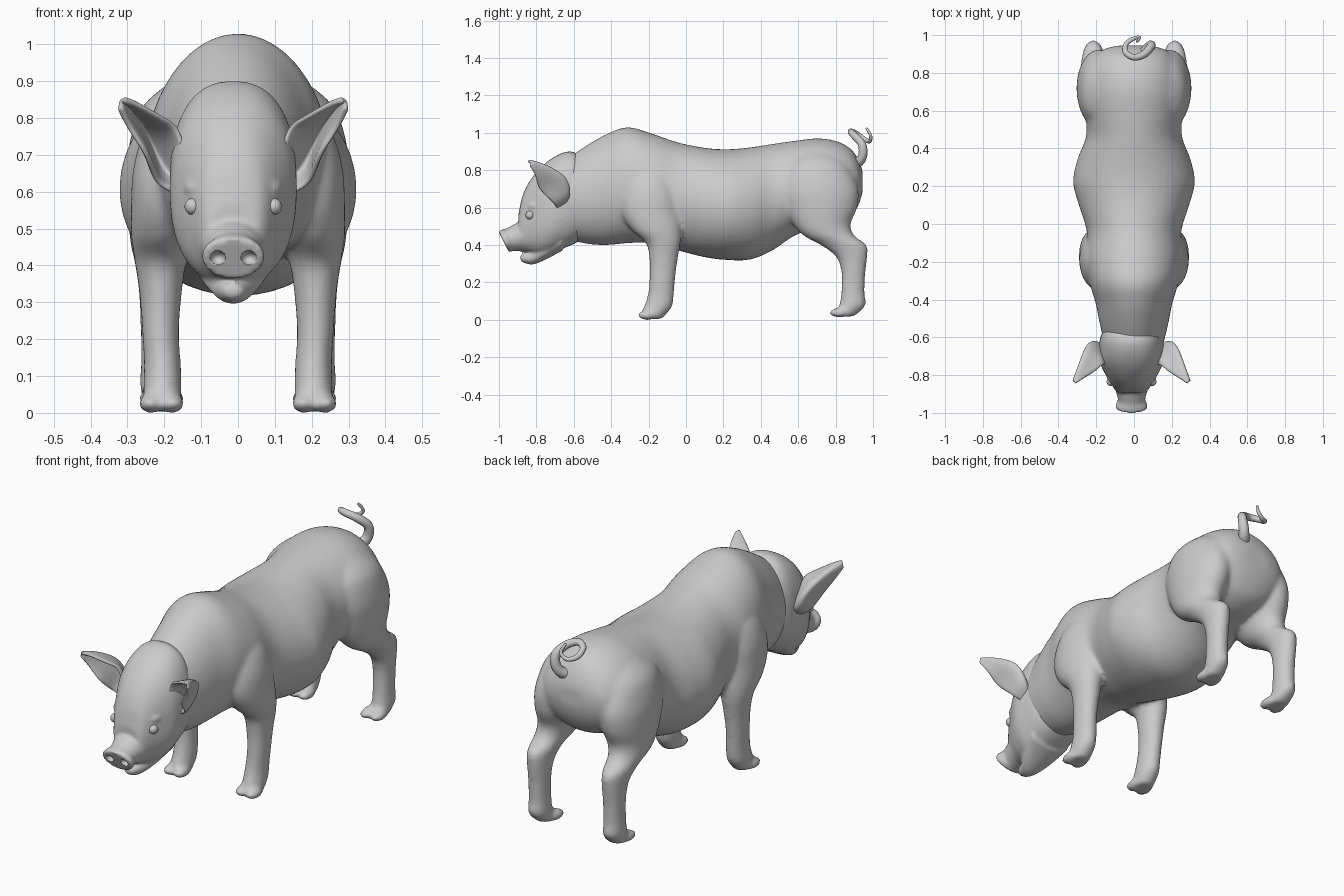
import bpy, bmesh, math
from mathutils import Vector

if "Cube" in bpy.data.objects:
    bpy.data.objects.remove(bpy.data.objects["Cube"])

skin = bpy.data.materials.new("grey_skin")
skin.use_nodes = True
GREY = (0.6, 0.6, 0.6, 1)
skin.diffuse_color = GREY
skin.node_tree.nodes["Principled BSDF"].inputs["Base Color"].default_value = GREY


def make(name, bm):
    """Turn a bmesh into a smooth shaded object."""
    bmesh.ops.recalc_face_normals(bm, faces=bm.faces)
    mesh = bpy.data.meshes.new(name)
    bm.to_mesh(mesh)
    bm.free()
    mesh.materials.append(skin)
    mesh.shade_smooth()
    obj = bpy.data.objects.new(name, mesh)
    bpy.context.collection.objects.link(obj)
    return obj


def spline(rows, steps):
    """Catmull-Rom interpolation through rows of numbers."""
    rows = [Vector(r) for r in rows]
    out = []
    for i in range(len(rows) - 1):
        a, b = rows[max(i - 1, 0)], rows[i]
        c, d = rows[i + 1], rows[min(i + 2, len(rows) - 1)]
        for k in range(steps):
            t = k / steps
            out.append(b + (c - a) * (t / 2) + (a * 2 - b * 5 + c * 4 - d) * (t * t / 2)
                       + (b * 3 - a - c * 3 + d) * (t ** 3 / 2))
    return out + [rows[-1]]


def loft(bm, sections, steps=6, sides=44, egg=0.0, power=1.0, side=1):
    """Sections are x, y, z, half width, half depth, tilt in degrees."""
    rings = []
    for x, y, z, rx, rd, tilt in spline(sections, steps):
        u = Vector((0, math.cos(math.radians(tilt)), math.sin(math.radians(tilt))))
        ring = []
        for i in range(sides):
            a = math.tau * i / sides
            c, s = [math.copysign(abs(f(a)) ** power, f(a)) for f in (math.cos, math.sin)]
            p = Vector((x + rx * c * (1 - egg * s), y, z)) + u * (rd * s)
            ring.append(bm.verts.new((p.x * side, p.y, p.z)))
        rings.append(ring)
    for r, q in zip(rings, rings[1:]):
        for i in range(sides):
            j = (i + 1) % sides
            bm.faces.new((r[i], r[j], q[j], q[i]))
    bm.faces.new(rings[0])
    bm.faces.new(rings[-1])


def upright(rows):
    """y, bottom, top, half width -> loft sections standing across the body."""
    return [(0, y, (b + t) / 2, w, (t - b) / 2, 90) for y, b, t, w in rows]


def level(rows):
    """x, z, front, back, half width -> loft sections lying flat in a leg."""
    return [(x, (f + b) / 2, z, w, (b - f) / 2, 0) for x, z, f, b, w in rows]


def ball(bm, centre, radii):
    made = bmesh.ops.create_uvsphere(bm, u_segments=16, v_segments=10, radius=1)["verts"]
    for v in made:
        v.co = Vector([c + r * p for c, r, p in zip(centre, radii, v.co)])


def fuse(obj, voxel, rounds):
    """Blend overlapping volumes into one soft skin."""
    m = obj.modifiers.new("fuse", "REMESH")
    m.mode, m.voxel_size, m.use_smooth_shade = "VOXEL", voxel, True
    m = obj.modifiers.new("soften", "SMOOTH")
    m.factor, m.iterations = 0.5, rounds


# Torso
bm = bmesh.new()
loft(bm, upright([
    (-0.64, 0.43, 0.86, 0.155), (-0.52, 0.405, 0.94, 0.183), (-0.42, 0.40, 0.995, 0.203),
    (-0.31, 0.41, 1.03, 0.235), (-0.18, 0.41, 0.995, 0.252), (-0.04, 0.37, 0.948, 0.25),
    (0.10, 0.335, 0.92, 0.292), (0.22, 0.32, 0.912, 0.322), (0.34, 0.322, 0.922, 0.30),
    (0.46, 0.37, 0.94, 0.255), (0.58, 0.45, 0.957, 0.255), (0.70, 0.49, 0.97, 0.26),
    (0.80, 0.51, 0.957, 0.245), (0.88, 0.55, 0.915, 0.21), (0.925, 0.62, 0.85, 0.16),
    (0.945, 0.69, 0.79, 0.08)]), egg=0.03)

for s in (1, -1):
    # Front legs with shoulders
    loft(bm, level([
        (0.13, 0.85, -0.24, -0.14, 0.05), (0.16, 0.77, -0.305, -0.075, 0.09),
        (0.178, 0.67, -0.345, -0.04, 0.105), (0.19, 0.57, -0.345, -0.03, 0.10),
        (0.205, 0.48, -0.29, -0.025, 0.085), (0.21, 0.41, -0.215, -0.03, 0.07),
        (0.21, 0.32, -0.195, -0.045, 0.057), (0.21, 0.22, -0.195, -0.058, 0.05),
        (0.205, 0.13, -0.205, -0.065, 0.05), (0.205, 0.07, -0.225, -0.075, 0.052),
        (0.205, 0.025, -0.24, -0.11, 0.05), (0.205, 0.005, -0.235, -0.13, 0.045)]), side=s)
    # Hind legs with thighs
    loft(bm, level([
        (0.125, 0.89, 0.60, 0.80, 0.07), (0.162, 0.82, 0.53, 0.87, 0.105),
        (0.182, 0.70, 0.505, 0.92, 0.118), (0.19, 0.60, 0.53, 0.915, 0.113),
        (0.20, 0.51, 0.575, 0.88, 0.097), (0.21, 0.45, 0.63, 0.90, 0.08),
        (0.215, 0.40, 0.72, 0.965, 0.064), (0.215, 0.34, 0.80, 0.97, 0.055),
        (0.215, 0.26, 0.83, 0.96, 0.05), (0.215, 0.15, 0.83, 0.955, 0.048),
        (0.215, 0.08, 0.82, 0.96, 0.05), (0.21, 0.035, 0.79, 0.92, 0.05),
        (0.21, 0.018, 0.79, 0.89, 0.045)]), side=s)
    # Cloven toes
    for y, z in ((-0.205, 0.025), (0.82, 0.038)):
        for dx in (-0.03, 0.03):
            ball(bm, (0.207 * s + dx, y, z), (0.033, 0.055, 0.026))
body = make("body", bm)
fuse(body, 0.012, 7)

# Head: skull, snout and lower jaw
HX = -0.013
bm = bmesh.new()
loft(bm, upright([
    (-0.54, 0.44, 0.85, 0.14), (-0.60, 0.405, 0.897, 0.165), (-0.66, 0.38, 0.893, 0.172),
    (-0.73, 0.35, 0.855, 0.168), (-0.79, 0.345, 0.80, 0.142), (-0.84, 0.36, 0.735, 0.112),
    (-0.875, 0.37, 0.66, 0.09), (-0.895, 0.39, 0.57, 0.07)]), egg=0.03, power=0.84)
loft(bm, [(0, -0.78, 0.47, 0.12, 0.10, 90), (0, -0.88, 0.445, 0.085, 0.08, 100),
          (0, -0.93, 0.43, 0.072, 0.066, 110), (0, -0.955, 0.425, 0.084, 0.064, 115),
          (0, -0.975, 0.417, 0.084, 0.062, 116)], egg=-0.05)
loft(bm, upright([(-0.66, 0.37, 0.48, 0.12), (-0.76, 0.318, 0.42, 0.085),
                  (-0.82, 0.296, 0.375, 0.052), (-0.868, 0.305, 0.355, 0.034),
                  (-0.885, 0.318, 0.348, 0.02)]))
# Brows
for s in (1, -1):
    ball(bm, (0.085 * s, -0.80, 0.61), (0.05, 0.05, 0.03))
head = make("head", bm)
head.location.x = HX
fuse(head, 0.008, 6)

# Nostrils cut into the snout
bm = bmesh.new()
for s in (1, -1):
    ball(bm, (0.042 * s + HX, -0.982, 0.42), (0.022, 0.035, 0.02))
cutter = make("nostril_cutter", bm)
cutter.hide_render = True
cutter.hide_viewport = True
cut = head.modifiers.new("nostrils", "BOOLEAN")
cut.operation, cut.object = "DIFFERENCE", cutter

for s, label in ((1, "left"), (-1, "right")):
    # Eyes
    bm = bmesh.new()
    ball(bm, (0.11 * s + HX, -0.834, 0.56), (0.022, 0.024, 0.023))
    make(label + "_eye", bm)

    # Ears: a cupped blade spanned by upper edge, back ridge and lower edge
    upper = [(0.125, -0.75, 0.67), (0.15, -0.745, 0.77), (0.20, -0.785, 0.805),
             (0.265, -0.825, 0.84), (0.296, -0.845, 0.85)]
    ridge = [(0.14, -0.65, 0.63), (0.195, -0.62, 0.68), (0.238, -0.645, 0.76),
             (0.278, -0.755, 0.822), (0.305, -0.835, 0.845)]
    lower = [(0.15, -0.69, 0.595), (0.205, -0.71, 0.625), (0.235, -0.785, 0.70),
             (0.28, -0.805, 0.77), (0.308, -0.835, 0.825)]
    bm = bmesh.new()
    grid = []
    for a, b, c in zip(spline(upper, 3), spline(ridge, 3), spline(lower, 3)):
        row = []
        for p in spline((a, b, c), 4):
            row.append(bm.verts.new((p.x * s + HX, p.y, p.z)))
        grid.append(row)
    for r, q in zip(grid, grid[1:]):
        for i in range(len(r) - 1):
            bm.faces.new((r[i], r[i + 1], q[i + 1], q[i]))
    ear = make(label + "_ear", bm)
    thick = ear.modifiers.new("thickness", "SOLIDIFY")
    thick.thickness, thick.offset = 0.016, 0
    ear.modifiers.new("round", "SUBSURF").levels = 1

# Curly tapered tail
path = [(0.02, 0.85, 0.83), (0.06, 0.915, 0.84), (0.085, 0.945, 0.88), (0.09, 0.94, 0.94),
        (0.055, 0.90, 0.985), (0.0, 0.882, 1.005), (-0.045, 0.91, 0.995),
        (-0.04, 0.955, 0.965), (0.0, 0.982, 0.955), (0.03, 0.987, 0.985),
        (0.015, 0.965, 1.025)]
curve = bpy.data.curves.new("tail", "CURVE")
curve.dimensions = "3D"
curve.bevel_depth = 0.03
curve.bevel_resolution = 3
curve.use_fill_caps = True
line = curve.splines.new("POLY")
points = spline(path, 4)
line.points.add(len(points) - 1)
for i, (dot, p) in enumerate(zip(line.points, points)):
    dot.co = (*p, 1)
    dot.radius = 1 - 0.8 * i / (len(points) - 1)
line.use_smooth = True
curve.materials.append(skin)
bpy.context.collection.objects.link(bpy.data.objects.new("tail", curve))
